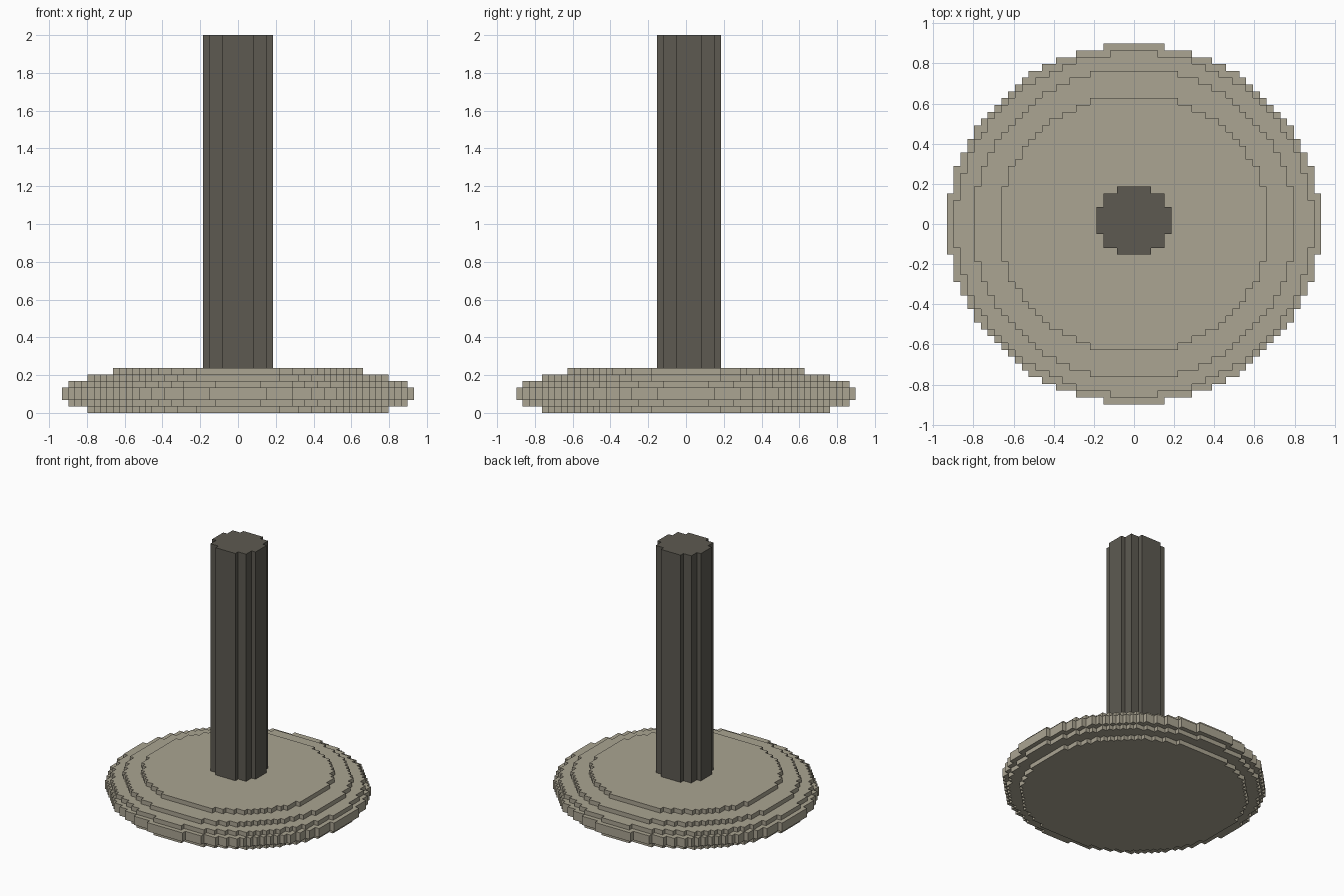
import bpy, bmesh, math

cube = bpy.data.objects.get("Cube")
if cube:
    bpy.data.objects.remove(cube, do_unlink=True)

CELL = 2 / 59  # size of one block


def material(name, rgb):
    mat = bpy.data.materials.new(name)
    mat.use_nodes = True
    mat.diffuse_color = (*rgb, 1)
    mat.node_tree.nodes["Principled BSDF"].inputs["Base Color"].default_value = (*rgb, 1)
    return mat


def disc_rows(n, extra):
    """Half widths, in blocks, of a stepped oval 2n+1 wide and 2n-1 deep."""
    a, b = n + extra, n - 1 + extra
    return [math.floor(a * math.sqrt(1 - (y / b) ** 2)) + 0.5 for y in range(1 - n, n)]


def extrude_rows(bm, rows, y_start, z_low, z_high):
    """Make a stepped prism from rows of blocks; all arguments are in blocks."""
    right = []
    for i, half in enumerate(rows):
        if i == 0 or half != rows[i - 1]:
            if i:
                right.append((rows[i - 1], y_start + i))
            right.append((half, y_start + i))
    right.append((rows[-1], y_start + len(rows)))
    outline = right + [(-x, y) for x, y in reversed(right)]
    verts = [bm.verts.new((x * CELL, y * CELL, z_low * CELL)) for x, y in outline]
    face = bm.faces.new(verts)
    top = bmesh.ops.extrude_face_region(bm, geom=[face], use_keep_orig=True)["geom"]
    for v in top:
        if isinstance(v, bmesh.types.BMVert):
            v.co.z = z_high * CELL


def finish(bm, name, mat):
    bmesh.ops.recalc_face_normals(bm, faces=bm.faces)
    mesh = bpy.data.meshes.new(name)
    bm.to_mesh(mesh)
    bm.free()
    mesh.materials.append(mat)
    bpy.context.collection.objects.link(bpy.data.objects.new(name, mesh))


stone = material("pale stone", (0.405, 0.373, 0.287))
dark = material("dark grey", (0.110, 0.102, 0.083))

# Round base: stacked stepped discs (radius, rounding, bottom, top)
bm = bmesh.new()
for n, extra, low, high in [(23, 0.82, 0, 1), (26, 0.28, 1, 2), (27, 0.35, 2, 4),
                            (26, 0.28, 4, 5), (23, 0.82, 5, 6), (19, 0.9, 6, 7)]:
    extrude_rows(bm, disc_rows(n, extra), 0.5 - n, low, high)
finish(bm, "round_base", stone)

# Post: stepped column standing half a block behind the centre
bm = bmesh.new()
extrude_rows(bm, [2.5] + [4.5] * 2 + [5.5] * 4 + [4.5] * 2 + [2.5], -4.5, 7, 59)
finish(bm, "post", dark)
